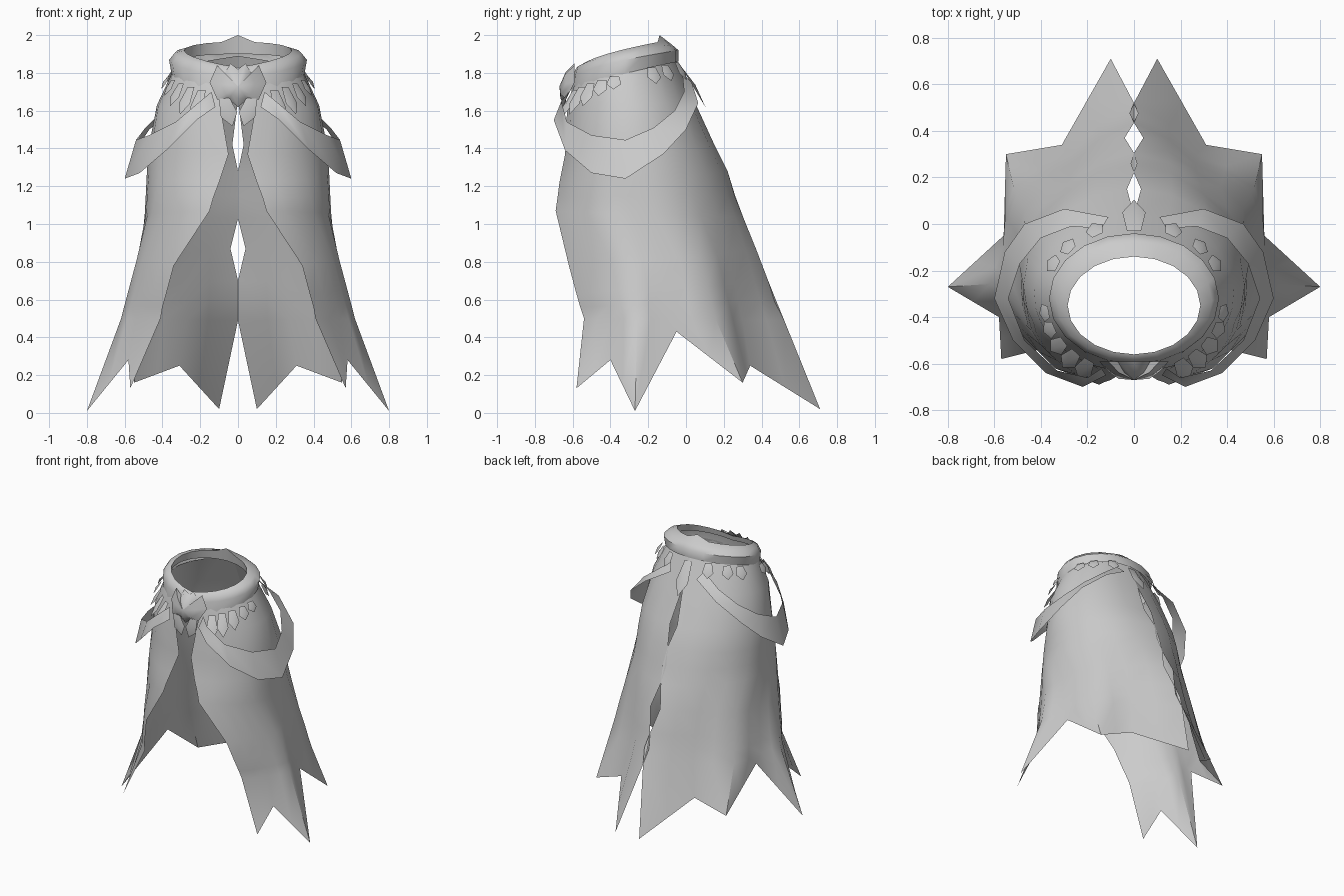
import bpy
from math import sin, cos, asin, pi, radians
from mathutils import Vector

default_cube = bpy.data.objects.get("Cube")
if default_cube:
    bpy.data.objects.remove(default_cube, do_unlink=True)

cloth = bpy.data.materials.new("plain_grey")
cloth.use_nodes = True
grey = (0.6, 0.6, 0.6, 1)
cloth.diffuse_color = grey
cloth.node_tree.nodes["Principled BSDF"].inputs["Base Color"].default_value = grey


def make(name, verts, faces, mirror=False, angle=50):
    """Create a shaded mesh object, optionally mirrored across x."""
    mesh = bpy.data.meshes.new(name)
    mesh.from_pydata([tuple(v) for v in verts], [], faces)
    mesh.materials.append(cloth)
    obj = bpy.data.objects.new(name, mesh)
    bpy.context.collection.objects.link(obj)
    if mirror:
        modifier = obj.modifiers.new("mirror", "MIRROR")
        modifier.use_mirror_merge = False
    bpy.ops.object.select_all(action="DESELECT")
    bpy.context.view_layer.objects.active = obj
    obj.select_set(True)
    bpy.ops.object.shade_smooth_by_angle(angle=radians(angle))
    return obj


def loft(name, rows, closed=False, mirror=False):
    """Skin a list of equally long point rows with quads."""
    count = len(rows[0])
    verts = [p for row in rows for p in row]
    faces = []
    for r in range(len(rows) - 1):
        for c in range(count if closed else count - 1):
            d = (c + 1) % count
            faces.append((r * count + c, (r + 1) * count + c,
                          (r + 1) * count + d, r * count + d))
    return make(name, verts, faces, mirror)


# Cape: half rings running from the back seam round to the front opening.
# back z, front z, half width, back y, centre y, edge x, edge y, seam x, fold
rings = [
    (1.89, 1.74, .345, -.06, -.33, .10, -.59, 0, 0),
    (1.66, 1.60, .43, .04, -.30, .09, -.63, 0, 0),
    (1.42, 1.37, .475, .15, -.27, .05, -.64, .03, 0),
    (1.28, 1.22, .49, .22, -.25, .10, -.67, 0, .15),
    (1.15, 1.14, .50, .26, -.24, .13, -.68, -.015, .25),
    (1.03, 1.07, .51, .305, -.22, .15, -.69, 0, .35),
    (.87, .78, .55, .37, -.20, .34, -.62, .04, .55),
    (.70, .63, .59, .435, -.18, .38, -.58, 0, .8),
    (.60, .56, .61, .475, -.18, .40, -.56, -.02, .9),
    (.49, .50, .63, .52, -.17, .41, -.54, 0, 1),
]
# Ragged hem: alternating tips and notches from the seam to the front edge
hem = [(.1, .71, .02), (.31, .34, .25), (.55, .30, .16), (.56, -.05, .43),
       (.80, -.27, .01), (.58, -.40, .28), (.57, -.58, .13)]
fractions = [0, .23, .43, .6, .72, .85, 1]
pinches = [0, .2, .05, .1, 0, .03, 0]  # inward fold depth per hem point


def subdivide(values):
    result = []
    for a, b in zip(values, values[1:]):
        result += [a, (a + b) / 2]
    return result + [values[-1]]


cape_rows = []
for zb, zf, width, yb, yc, xe, ye, seam, fold in rings:
    end = pi - asin(xe / width)
    front_depth = (yc - ye) / -cos(end)
    row = []
    for t, pinch in zip(subdivide(fractions), subdivide(pinches)):
        angle = t * end
        depth = (yb - yc) if angle < pi / 2 else front_depth
        scale = 1 - pinch * fold
        x = width * sin(angle) * scale + (seam if t == 0 else 0)
        row.append(Vector((x, yc + depth * cos(angle) * scale, zb + (zf - zb) * t)))
    cape_rows.append(row)
cape_rows.append(subdivide([Vector(p) for p in hem]))
loft("cape", cape_rows, mirror=True)


# Collar: a band leaning inwards, dipping at the front, peaked at the back
def collar_point(angle, width, depth, yc, z_back, z_front):
    z = z_front + (z_back - z_front) * max(0, (1 + cos(angle)) / 2) ** .6
    return Vector((width * sin(angle), yc + depth * cos(angle), z))


outer = (.365, .28, -.32, 1.92, 1.77)
under = (.352, .285, -.325, 1.86, 1.67)
bands = [(.30, .22, -.35, 1.90, 1.79), (.285, .21, -.35, 1.965, 1.83),
         (.335, .255, -.33, 1.95, 1.82), outer, under]
collar_rows = [[collar_point(2 * pi * i / 20, *band) for i in range(20)]
               for band in bands]
collar_rows[1][0].z = 2
loft("collar", collar_rows, closed=True)

# Side straps: ribbons drooping over each shoulder, (upper edge, lower edge)
upper = [(.14, -.62, 1.70), (.20, -.66, 1.65), (.33, -.63, 1.54),
         (.47, -.50, 1.47), (.54, -.32, 1.445), (.49, -.17, 1.51),
         (.40, -.06, 1.60), (.27, -.01, 1.70), (.14, -.02, 1.80)]
lower = [(.12, -.65, 1.62), (.22, -.70, 1.55), (.38, -.64, 1.39),
         (.52, -.50, 1.27), (.60, -.32, 1.24), (.555, -.12, 1.37),
         (.47, 0, 1.50), (.30, .065, 1.64), (.11, .03, 1.75)]
loft("shoulder_strap", [upper, lower], mirror=True)


# Pendants: small ridged leaf shapes
def pendant(name, base, direction, outward, length, width, mirror=True):
    down = Vector(direction).normalized()
    out = Vector(outward).normalized()
    side = down.cross(out).normalized()
    ridge = side.cross(down) * width * .15
    base = Vector(base)
    mid = base + down * length * .6
    verts = [base - side * width * .3, mid - side * width * .5,
             base + down * length, mid + side * width * .5,
             base + side * width * .3, base + down * length * .5 + ridge]
    make(name, verts, [(i, (i + 1) % 5, 5) for i in range(5)], mirror, 30)


# Fringe of pendants below the collar, longer towards the front
for degrees, length in [(25, .11), (46, .10), (62, .10), (100, .08), (113, .10),
                        (126, .14), (138, .17), (149, .18)]:
    a = radians(degrees)
    out = Vector((sin(a), cos(a), 0))
    base = collar_point(a, *under) + out * .02
    pendant("collar_pendant", base, out * .6 - Vector((0, 0, 1)), out, length, .08)

pendant("clasp_pendant", (.075, -.64, 1.67), (-.3, 0, -1), (0, -1, 0), .16, .09)
pendant("back_tab", (0, -.03, 1.84), (0, .6, -1), (0, 1, 0), .26, .1, False)

# Clasp: bulging front plate with a jagged rim
half_rim = [(.04, 1.85), (.07, 1.80), (.11, 1.84), (.15, 1.75),
            (.11, 1.66), (.05, 1.66)]
rim = [(0, 1.82)] + half_rim + [(0, 1.62)] + [(-x, z) for x, z in reversed(half_rim)]
plate = [Vector((x, -.59 if z > 1.7 else -.635, z)) for x, z in rim]
center = Vector((0, -.66, 1.73))
bulge = [p.lerp(center, .4) - Vector((0, .02, 0)) for p in plate]
clasp = plate + bulge + [center - Vector((0, .01, 0))]
n = len(plate)
faces = [(i, (i + 1) % n, n + (i + 1) % n, n + i) for i in range(n)]
faces += [(n + i, n + (i + 1) % n, 2 * n) for i in range(n)]
make("front_clasp", clasp, faces, angle=80)
